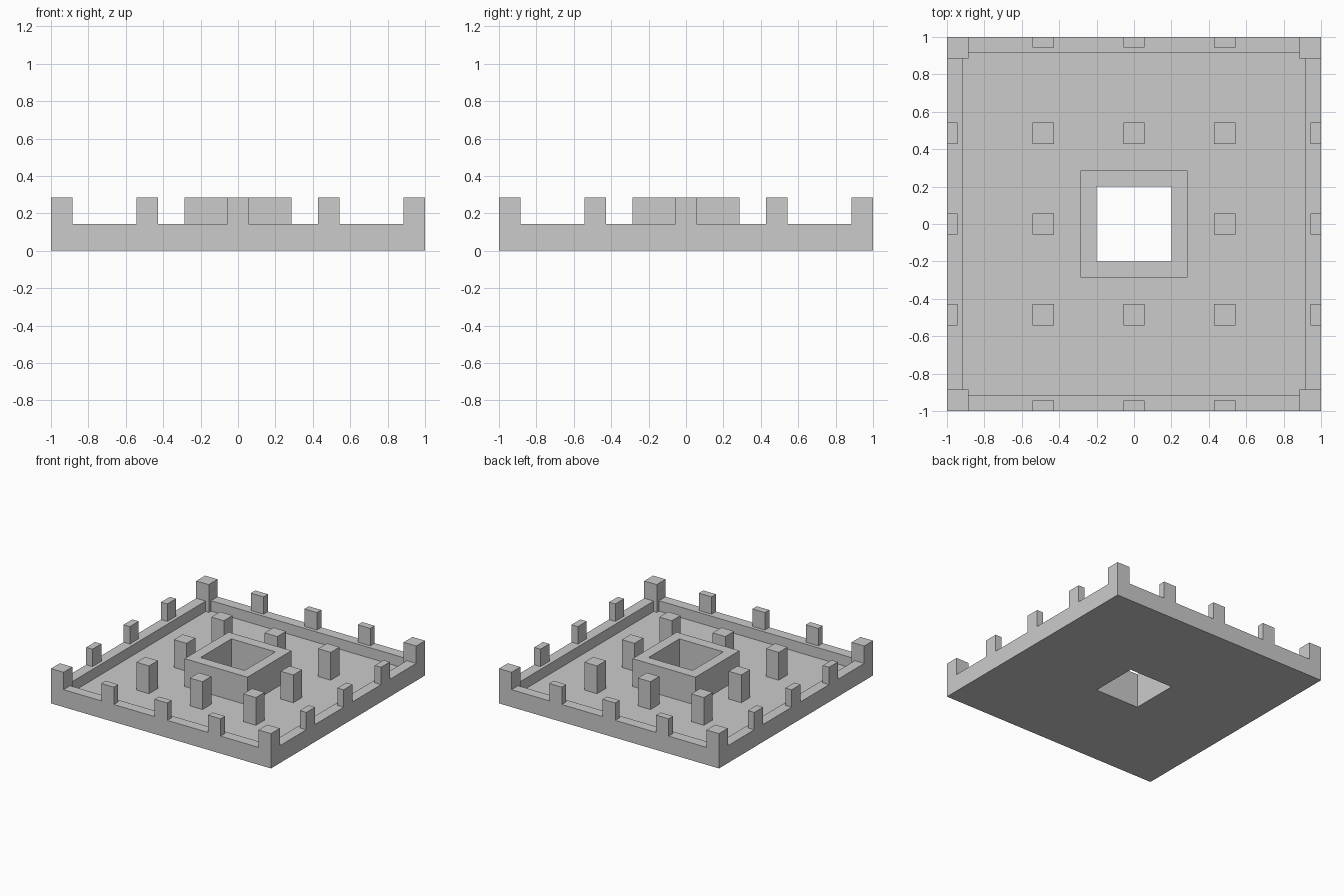
import bpy, bmesh

if "Cube" in bpy.data.objects:
    bpy.data.objects.remove(bpy.data.objects["Cube"])

U = 2 / 35                      # building module
FLOOR, WALL, TOP = U, 2.5 * U, 5 * U


def finish(bm, name):
    bmesh.ops.recalc_face_normals(bm, faces=bm.faces)
    mesh = bpy.data.meshes.new(name)
    bm.to_mesh(mesh)
    bm.free()
    obj = bpy.data.objects.new(name, mesh)
    bpy.context.collection.objects.link(obj)
    return obj


def square_frame(name, outer, inner, z0, z1):
    """Square ring given by its outer and inner half widths."""
    bm = bmesh.new()
    corners = [(-1, -1), (1, -1), (1, 1), (-1, 1)]
    loops = [[bm.verts.new((x * r, y * r, z)) for x, y in corners]
             for r, z in ((outer, z0), (outer, z1), (inner, z1), (inner, z0))]
    for i in range(4):
        a, b = loops[i], loops[(i + 1) % 4]
        for j in range(4):
            k = (j + 1) % 4
            bm.faces.new((a[j], a[k], b[k], b[j]))
    return finish(bm, name)


def post(name, x, y, wx, wy, z0, z1):
    bm = bmesh.new()
    bmesh.ops.create_cube(bm, size=1)
    for v in bm.verts:
        v.co.x *= wx
        v.co.y *= wy
        v.co.z = z0 if v.co.z < 0 else z1
    obj = finish(bm, name)
    obj.location = (x, y, 0)
    return obj


# Floor slab with square opening, low outer wall, raised central curb
square_frame("floor_slab", 1, 0.2, 0, FLOOR)
square_frame("outer_wall", 1, 1 - 1.5 * U, FLOOR, WALL)
square_frame("central_curb", 5 * U, 0.2, FLOOR, TOP)

# Corner posts
for sx in (-1, 1):
    for sy in (-1, 1):
        post("corner_post", sx * (1 - U), sy * (1 - U), 2 * U, 2 * U, FLOOR, TOP)

# Half-depth posts standing on the wall
P = 8.5 * U
for t in (-P, 0, P):
    for s in (-1, 1):
        post("wall_post", t, s * (1 - U / 2), 2 * U, U, WALL, TOP)
        post("wall_post", s * (1 - U / 2), t, U, 2 * U, WALL, TOP)

# Free-standing posts around the curb
for x in (-P, 0, P):
    for y in (-P, 0, P):
        if x or y:
            post("floor_post", x, y, 2 * U, 2 * U, FLOOR, TOP)
